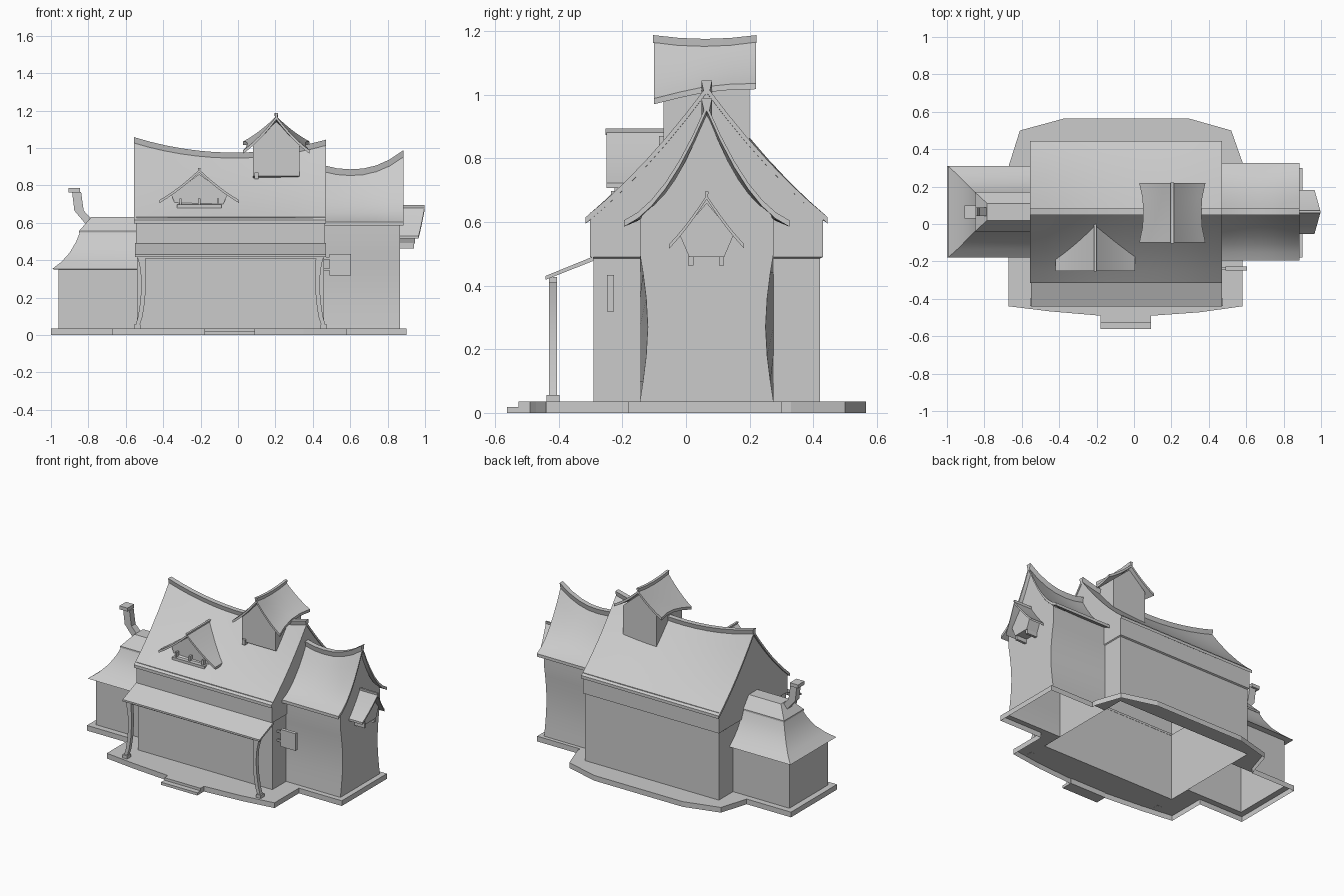
import bpy, bmesh, math

if "Cube" in bpy.data.objects:
    bpy.data.objects.remove(bpy.data.objects["Cube"])

C = 0.065  # shared y centre line of the building


def finish(name, bm, smooth=False):
    bmesh.ops.recalc_face_normals(bm, faces=bm.faces[:])
    me = bpy.data.meshes.new(name)
    bm.to_mesh(me)
    bm.free()
    ob = bpy.data.objects.new(name, me)
    bpy.context.collection.objects.link(ob)
    if smooth:
        bpy.ops.object.select_all(action='DESELECT')
        ob.select_set(True)
        bpy.context.view_layer.objects.active = ob
        bpy.ops.object.shade_smooth_by_angle(angle=math.radians(30))
    return ob


def loft(name, rings, closed=True, caps=True, smooth=False):
    """Skin a row of equal-length point rings."""
    bm = bmesh.new()
    vs = [[bm.verts.new(p) for p in r] for r in rings]
    n = len(vs[0])
    for a, b in zip(vs, vs[1:]):
        for i in range(n if closed else n - 1):
            j = (i + 1) % n
            bm.faces.new((a[i], a[j], b[j], b[i]))
    if caps:
        bm.faces.new(vs[0])
        bm.faces.new(vs[-1])
    return finish(name, bm, smooth)


def box(name, x0, x1, y0, y1, z0, z1):
    return loft(name, [[(x0, y0, z), (x1, y0, z), (x1, y1, z), (x0, y1, z)] for z in (z0, z1)])


def place(axis, c, t, d, z):
    return (t, c + d, z) if axis == 'x' else (c + d, t, z)


def slope(w, e, r, a, n=6):
    """Concave gable curve, eave to ridge to eave, as (offset, z)."""
    half = [(-w * (1 - i / n), e + (r - e) * (a * i / n + (1 - a) * (i / n) ** 2)) for i in range(n + 1)]
    return half + [(-d, z) for d, z in reversed(half[:-1])]


def roof(name, axis, c, stations, a, thick=0.02, lean=0.0):
    """Stations: (t, half width, eave z, ridge z); lean pushes the last ridge point outward."""
    rings = []
    for k, (t, w, e, r) in enumerate(stations):
        ln = lean if k == len(stations) - 1 else 0
        top = slope(w, e, r, a)
        pts = [place(axis, c, t + ln * (1 - abs(d) / w), d, z) for d, z in top]
        rings.append(pts + [(x, y, z - thick) for x, y, z in reversed(pts)])
    return loft(name, rings, smooth=True)


def ridge_cap(name, axis, c, path, b=0.008, w=0.017, h=0.04):
    return loft(name, [[place(axis, c, t, d, z - dz) for d, dz in ((-w, 0), (w, 0), (b, h), (-b, h))]
                       for t, z in path], smooth=True)


def gable(name, x, pts):
    bm = bmesh.new()
    bm.faces.new([bm.verts.new((x, C + d, z)) for d, z in pts])
    return finish(name, bm)


def rect(x0, x1, w, z):
    return [(x0, C - w, z), (x1, C - w, z), (x1, C + w, z), (x0, C + w, z)]


# Base platform: rim and top, open where the house stands
outer = [(-1, -.18), (-.67, -.18), (-.67, -.44), (-.45, -.467), (-.18, -.49), (.1, -.49), (.35, -.472),
         (.58, -.44), (.58, -.18), (.9, -.18), (.9, .3), (.58, .3), (.58, .33), (.52, .5), (.29, .565),
         (-.37, .565), (-.61, .5), (-.67, .31), (-1, .31)]
inner = [(-.96, -.14), (-.54, -.14), (-.54, -.29), (.46, -.29), (.46, -.145), (.865, -.145),
         (.865, .275), (.46, .275), (.46, .42), (-.54, .42), (-.54, .27), (-.96, .27)]
bm = bmesh.new()
edges = []
for outline in (outer, inner):
    v = [bm.verts.new((x, y, .035)) for x, y in outline]
    es = [bm.edges.new((v[i], v[(i + 1) % len(v)])) for i in range(len(v))]
    edges.append(es)
bmesh.ops.triangle_fill(bm, edges=edges[0] + edges[1], use_beauty=True)
ext = bmesh.ops.extrude_edge_only(bm, edges=edges[0])
for g in ext['geom']:
    if isinstance(g, bmesh.types.BMVert):
        g.co.z = 0
finish("base_platform", bm)
box("upper_step", -.18, .09, -.527, -.485, 0, .035)
box("lower_step", -.18, .09, -.562, -.52, 0, .018)

# Main hall walls, with a slightly wider band near the top
loft("main_walls", [rect(-.54, .46, .356, .035), rect(-.54, .46, .356, .485), rect(-.546, .466, .366, .49),
                    rect(-.546, .466, .366, .63)], caps=False)

# Main hall roof, sagging ridge
main = []
for i in range(13):
    x = -.555 + 1.025 * i / 12
    main.append((x, .975 + .075 * ((x + .02) / .51) ** 2))
roof("main_roof", 'x', C, [(x, .38, .615, z - .018) for x, z in main], .75)
ridge_cap("main_ridge", 'x', C, main)
for side, x in (("left", -.546), ("right", .466)):
    gable("main_gable_" + side, x, slope(.366, .61, 1.015, .75))

# Right wing: end wall pinched in the middle
levels = [(.035, .21), (.1, .2), (.18, .19), (.27, .185), (.36, .19), (.44, .2), (.5, .21), (.61, .21)]
loft("wing_walls", [[(.46, C - .21, z), (.865, C - h, z), (.865, C + h, z), (.46, C + .21, z)]
                    for z, h in levels], closed=False, caps=False, smooth=True)
gable("wing_gable", .865, [(-.21, .6)] + slope(.2, .63, .945, .3) + [(.21, .6)])
wing = [(.46, .907), (.53, .891), (.6, .886), (.67, .89), (.74, .907), (.81, .938), (.885, .988)]
roof("wing_roof", 'x', C, [(x, .26, .605, z - .018) for x, z in wing], .3)
ridge_cap("wing_ridge", 'x', C, wing)

# Little oriel on the wing end
loft("oriel_body", [[(x, C + d, z) for d, z in ((-.055, .49), (-.085, .56), (0, .66), (.085, .56), (.055, .49))]
                    for x in (.86, .945)])
roof("oriel_roof", 'x', C, [(.86, .118, .53, .685), (.965, .118, .53, .685)], .8, .014, lean=.033)
ridge_cap("oriel_ridge", 'x', C, [(.86, .695), (.998, .695)], .003, .006, .02)
for i, y in enumerate((.015, .112)):
    box("oriel_bracket_%d" % i, .86, .94, y - .008, y + .008, .463, .492)

# Left wing: low walls and flared hip roof with a raised cap
loft("annex_walls", [rect(-.96, -.54, .205, z) for z in (.035, .37)], caps=False)
hip = [(-.96, .205, .35), (-.995, .245, .352), (-.945, .2, .39), (-.9, .155, .44), (-.865, .12, .5),
       (-.845, .1, .55)]
loft("annex_roof", [rect(x, -.54, w, z) for x, w, z in hip], caps=False, smooth=True)
loft("annex_roof_cap", [rect(-.85, -.54, .105, .545), rect(-.85, -.54, .105, .556),
                        rect(-.785, -.54, .045, .63)])

# Bent chimney
pipe = [(-.765, .57, .03), (-.85, .665, .025), (-.863, .765, .024)]
loft("chimney", [[(x - w, C - .022, z), (x + w, C - .022, z), (x + w, C + .022, z), (x - w, C + .022, z)]
                 for x, z, w in pipe])
box("chimney_cap", -.905, -.845, C - .035, C + .035, .763, .786)

# Front dormer
DX = -.207
loft("dormer_body", [[(DX + d, y, z) for d, z in ((-.12, .68), (-.15, .75), (0, .86), (.15, .75), (.12, .68))]
                     for y in (-.2, -.02)])
roof("dormer_roof", 'y', DX, [(-.25, .212, .722, .885), (0, .212, .722, .885)], .75, .016)
ridge_cap("dormer_ridge", 'y', DX, [(-.253, .893), (0, .893)], .003, .007, .02)
box("dormer_sill", DX - .12, DX + .12, -.235, -.19, .68, .697)
for i, d in enumerate((-.1, 0, .1)):
    box("dormer_mullion_%d" % i, DX + d - .006, DX + d + .006, -.225, -.2, .695, .73)

# Ridge turret
TX = .205
loft("turret_body", [[(TX + d, y, z) for d, z in ((-.125, b), (-.125, 1.03), (0, 1.14), (.125, 1.03), (.125, b))]
                     for y, b in ((-.07, .85), (.05, .8), (.2, .76))])
roof("turret_roof", 'y', TX, [(-.1, .177, .988, 1.17), (-.02, .16, 1.008, 1.16), (.06, .155, 1.025, 1.157),
                              (.14, .16, 1.033, 1.16), (.22, .177, 1.035, 1.17)], .7, .018)
ridge_cap("turret_ridge", 'y', TX, [(-.103, 1.187), (-.02, 1.178), (.06, 1.175), (.14, 1.178), (.222, 1.187)],
          .005, .009, .025)
box("turret_bracket", .088, .11, -.085, -.05, .835, .87)

# Porch roof, beam and curved posts
loft("porch_roof", [[(x, -.442, .418), (x, -.442, .43), (x, -.29, .492), (x, -.29, .478)] for x in (-.55, .47)])
box("porch_beam", -.54, .46, -.43, -.405, .41, .427)
post = [(-.537, .05, .011), (-.522, .1, .012), (-.51, .18, .012), (-.504, .27, .012), (-.508, .35, .014),
        (-.516, .415, .02)]
for side, s in (("left", 1), ("right", -1)):
    loft("porch_post_" + side,
         [[(-.04 + s * (x + .04) + dx * w, -.418 + dy, z)
           for dx, dy in ((-1, -.013), (1, -.013), (1, .013), (-1, .013))] for x, z, w in post], smooth=True)
    fx = -.04 - s * .498
    box("post_foot_" + side, fx - .018, fx + .018, -.438, -.398, .034, .056)

# Hanging sign board on two arms
box("sign_board", .49, .603, -.248, -.226, .318, .433)
for i, z in enumerate((.35, .41)):
    box("sign_arm_%d" % i, .455, .495, -.243, -.231, z - .006, z + .006)
